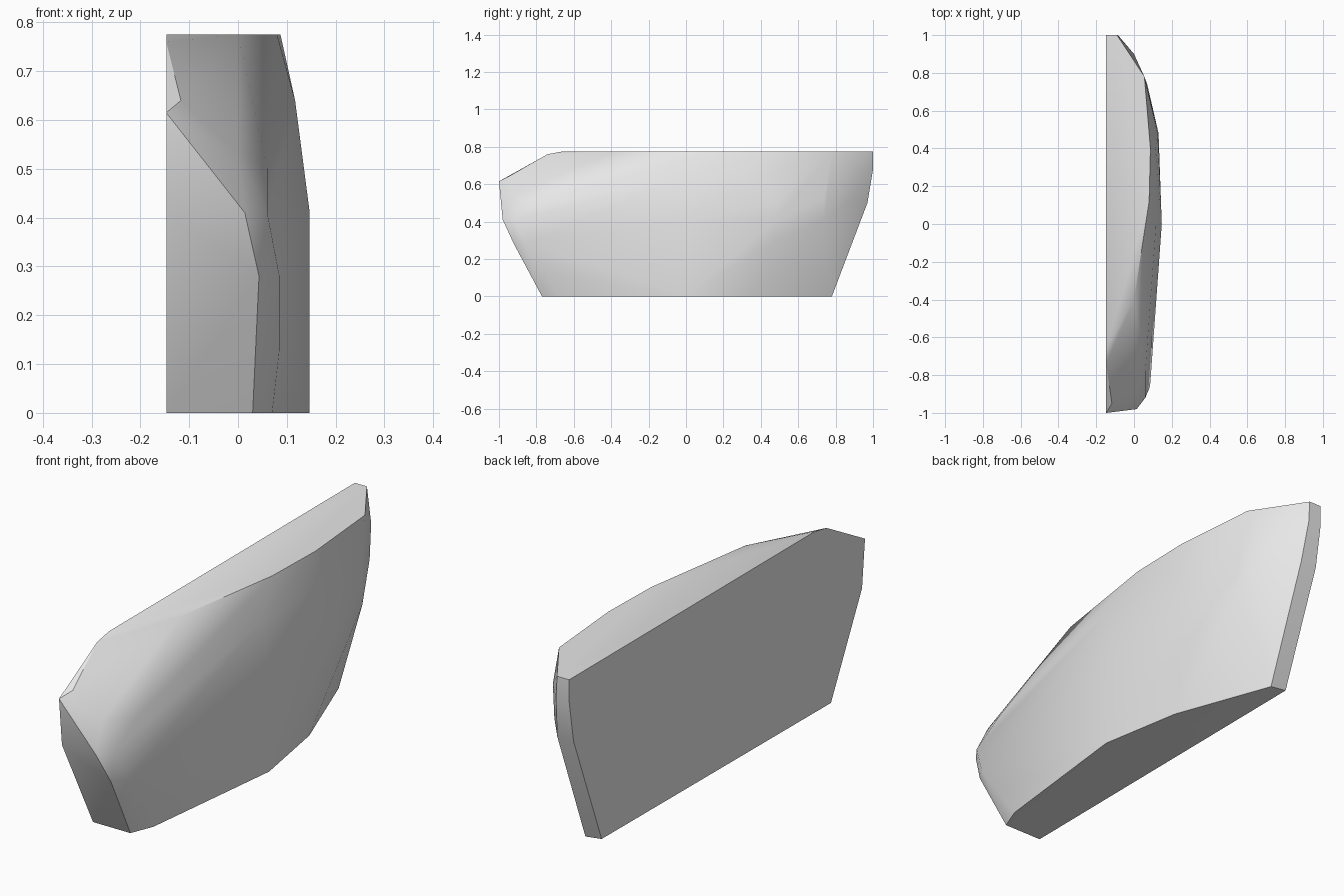
import bpy
import bmesh
import math

# Remove the default object only
default = bpy.data.objects.get("Cube")
if default:
    bpy.data.objects.remove(default, do_unlink=True)

HALF_WIDTH = 0.147
TOP = 0.775

# Outline of the flat inner side, as (y, z)
inner_outline = [
    (-0.77, 0), (-0.98, 0.41), (-1, 0.615), (-0.74, 0.76), (-0.66, TOP),
    (1, TOP), (1, 0.68), (0.97, 0.5), (0.78, 0.01),
]

# Bulging outer side: height, then (x, y) points from front to back
outer_levels = {
    0: [(0.03, -0.77), (0.07, -0.67), (HALF_WIDTH, 0), (0.085, 0.36), (-0.07, 0.78)],
    0.13: [(0.03, -0.84), (0.085, -0.76), (-0.07, 0.82)],
    0.28: [(0.043, -0.92), (0.085, -0.86), (0.12, 0.45), (-0.07, 0.88)],
    0.41: [(0.014, -0.98), (0.06, -0.92), (HALF_WIDTH, 0), (0.13, 0.48), (0.07, 0.74)],
    0.5: [(0.06, -0.78), (0.125, 0.48), (-0.07, 0.97)],
    0.53: [(0, -0.92), (0.07, 0.74), (0, 0.89)],
    0.64: [(-0.117, -0.95), (0.117, 0), (0.115, 0.4)],
    0.68: [(-0.085, 1), (0, 0.9)],
    TOP: [(0, -0.4), (0.08, 0.12), (0.087, 0.4), (0.055, 0.78), (-0.09, 1)],
}


def make_material(name, colour):
    material = bpy.data.materials.new(name)
    material.use_nodes = True
    material.diffuse_color = colour
    shader = material.node_tree.nodes["Principled BSDF"]
    shader.inputs["Base Color"].default_value = colour
    return material


def make_shell(name, points, material):
    """Wrap a closed skin around the points and merge its flat faces."""
    bm = bmesh.new()
    for point in points:
        bm.verts.new(point)
    hull = bmesh.ops.convex_hull(bm, input=bm.verts[:])
    spare = set(hull["geom_interior"]) | set(hull["geom_unused"])
    loose = [item for item in spare if isinstance(item, bmesh.types.BMVert)]
    bmesh.ops.delete(bm, geom=loose, context="VERTS")
    bmesh.ops.dissolve_limit(
        bm, angle_limit=math.radians(1), verts=bm.verts[:], edges=bm.edges[:]
    )
    bmesh.ops.recalc_face_normals(bm, faces=bm.faces[:])
    mesh = bpy.data.meshes.new(name)
    bm.to_mesh(mesh)
    bm.free()
    mesh.materials.append(material)
    shell = bpy.data.objects.new(name, mesh)
    bpy.context.collection.objects.link(shell)
    return shell


# Solid block: flat inner side, rounded outer side
points = [(-HALF_WIDTH, y, z) for y, z in inner_outline]
for height, level in outer_levels.items():
    points += [(x, y, height) for x, y in level]
panel = make_shell("curved_panel", points, make_material("light_grey", (0.8, 0.8, 0.8, 1)))

# Smooth the bulge and keep the rims sharp
bpy.ops.object.select_all(action="DESELECT")
panel.select_set(True)
bpy.context.view_layer.objects.active = panel
bpy.ops.object.shade_smooth_by_angle(angle=math.radians(30))
